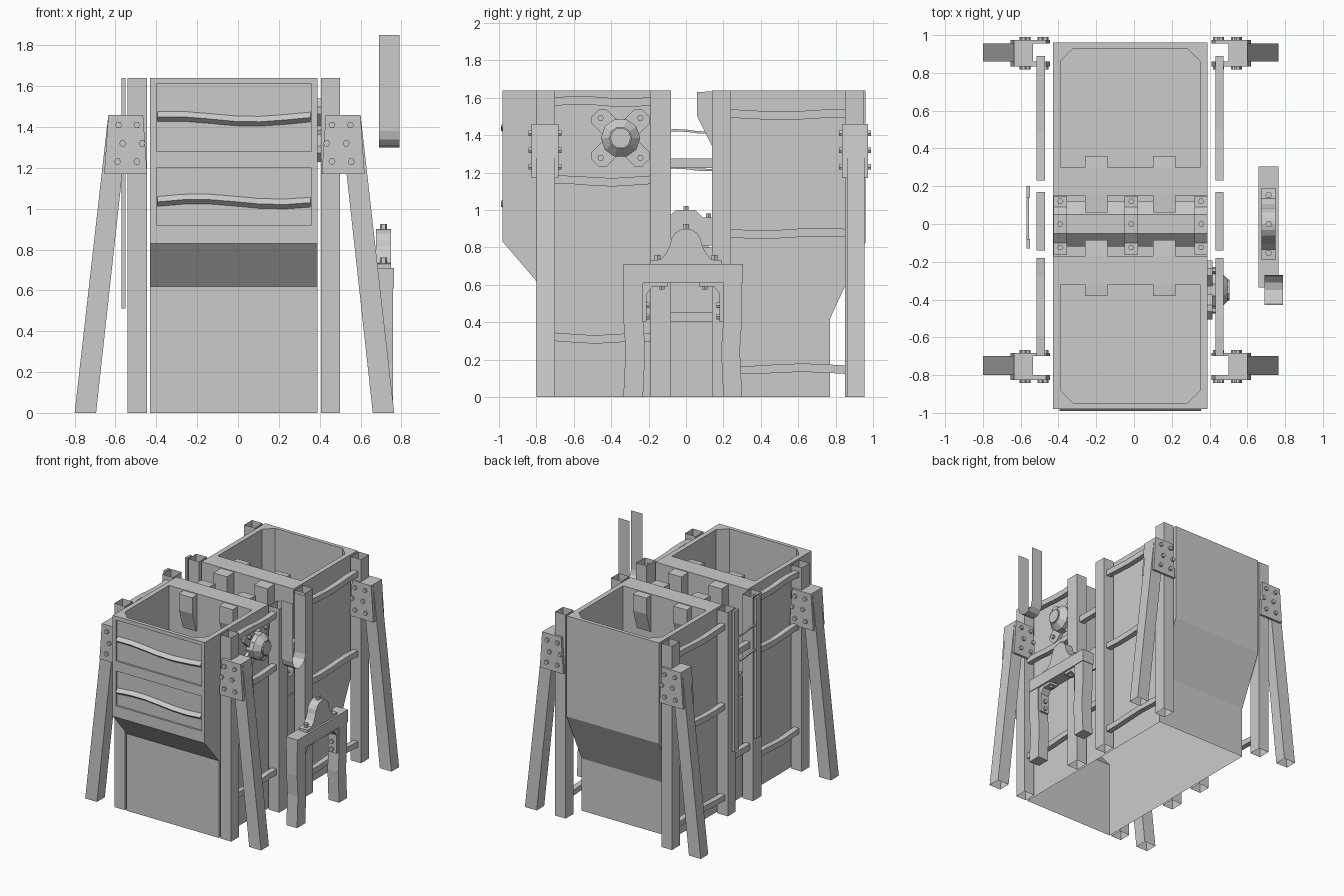
import bpy, bmesh
from math import sin, cos, pi

if "Cube" in bpy.data.objects:
    bpy.data.objects.remove(bpy.data.objects["Cube"])


def mesh_object(name, verts, faces):
    me = bpy.data.meshes.new(name)
    me.from_pydata(verts, [], faces)
    bm = bmesh.new()
    bm.from_mesh(me)
    bmesh.ops.recalc_face_normals(bm, faces=bm.faces)
    bm.to_mesh(me)
    bm.free()
    ob = bpy.data.objects.new(name, me)
    bpy.context.collection.objects.link(ob)
    return ob


def prism(name, pts, axis, a, b, caps=(True, True), pts2=None):
    """Extrude a 2D profile along an axis: x uses (y,z), y uses (x,z), z uses (x,y)."""
    put = {'x': lambda p, t: (t, p[0], p[1]),
           'y': lambda p, t: (p[0], t, p[1]),
           'z': lambda p, t: (p[0], p[1], t)}[axis]
    n = len(pts)
    verts = [put(p, a) for p in pts] + [put(p, b) for p in (pts2 or pts)]
    faces = [(i, (i + 1) % n, n + (i + 1) % n, n + i) for i in range(n)]
    if caps[0]:
        faces.append(tuple(range(n)))
    if caps[1]:
        faces.append(tuple(range(n, 2 * n)))
    return mesh_object(name, verts, faces)


def rect(u0, u1, v0, v1):
    return [(u0, v0), (u1, v0), (u1, v1), (u0, v1)]


def box(name, x0, x1, y0, y1, z0, z1):
    return prism(name, rect(x0, x1, y0, y1), 'z', z0, z1)


def ring(u, v, r, n, start=0.0):
    return [(u + r * cos(start + 2 * pi * i / n), v + r * sin(start + 2 * pi * i / n)) for i in range(n)]


def bolt(axis, u, v, a, b, r=0.017):
    prism("bolt", ring(u, v, r, 6), axis, a, b)


def wavy(name, axis, u0, u1, z, h, a, b, phase=0.0, amp=0.007, n=5):
    us = [u0 + (u1 - u0) * i / n for i in range(n + 1)]
    w = lambda i: z + amp * sin(phase + i * 1.3)
    pts = [(u, w(i) - h / 2) for i, u in enumerate(us)]
    pts += [(u, w(i) + h / 2) for i, u in reversed(list(enumerate(us)))]
    return prism(name, pts, axis, a, b)


# twin-hopper body with central gap and sloped lower faces
body = prism("body", [(-.80, 0), (.77, 0), (.77, .42), (.96, .83), (.96, 1.64), (.15, 1.64), (.15, .80),
                      (-.17, .80), (-.17, 1.64), (-.98, 1.64), (-.98, .83), (-.80, .62)], 'x', -.43, .39)
c = .07
cutters = [prism("hopper_cutter", [(-.39, y0), (.35, y0), (.35, y1 - s * c), (.35 - c, y1), (-.39 + c, y1),
                                   (-.39, y1 - s * c)], 'z', .86, 1.8)
           for s, y0, y1 in ((-1, -.32, -.95), (1, .30, .93))]
cutters += [box("panel_cutter", -.40, .36, -1.1, -.965, z0, z1) for z0, z1 in ((.92, 1.20), (1.28, 1.61))]
for cut in cutters:
    cut.hide_render = True
    m = body.modifiers.new("hollow", 'BOOLEAN')
    m.object = cut
    m.solver = 'EXACT'
deps = bpy.context.evaluated_depsgraph_get()
body_mesh = bpy.data.meshes.new_from_object(body.evaluated_get(deps))
body.modifiers.clear()
body.data = body_mesh
for cut in cutters:
    bpy.data.objects.remove(cut)
# the sheet body is open underneath
bm = bmesh.new()
bm.from_mesh(body_mesh)
bmesh.ops.delete(bm, geom=[f for f in bm.faces if f.calc_center_median().z < .001], context='FACES')
bm.to_mesh(body_mesh)
bm.free()

# tapered brackets on both sides of the inner walls
for wall, s, d in ((-.32, -1, .06), (-.17, 1, .085), (.15, -1, .09), (.30, 1, .06)):
    for x in (-.20, .16):
        e = -s * .01
        prism("wall_bracket", [(wall + e, 1.635), (wall + s * d, 1.63), (wall + s * d, 1.50),
                               (wall + s * .01, 1.34), (wall + e, 1.34)], 'x', x - .06, x + .06)

# bent wedge slats in the recessed front panels
for zs, ph in ((1.035, 0), (1.44, 1)):
    n = 7
    verts = []
    for i in range(n):
        x, w = -.395 + .75 * i / (n - 1), zs + .013 * sin(ph + i * 1.0)
        verts += [(x, -.96, w + .03), (x, -.99, w - .002), (x, -.96, w - .028)]
    faces = [(3 * i + j, 3 * i + (j + 1) % 3, 3 * i + 3 + (j + 1) % 3, 3 * i + 3 + j)
             for i in range(n - 1) for j in range(3)]
    mesh_object("front_slat", verts, faces + [(0, 1, 2), (3 * n - 3, 3 * n - 2, 3 * n - 1)])

for s, cx in ((-1, -.493), (1, .453)):
    # upright posts (open tubes), corner and middle
    for y0, y1 in ((-.80, -.70), (-.19, -.08), (.14, .24), (.85, .95)):
        prism("post", rect(cx - .047, cx + .047, y0, y1), 'z', 0, 1.64, caps=(False, False))
    # horizontal bent rails between posts
    for i, z in enumerate((1.58, 1.155, .315)):
        wavy("front_rail", 'x', -.70, -.18, z, .045, cx - .022, cx + .022, i)
    for i, z in enumerate((1.51, .875, .15)):
        wavy("back_rail", 'x', .23, .89, z, .045, cx - .022, cx + .022, i + 2)
    for z in (1.25, .43):
        box("middle_rail", cx - .022, cx + .022, -.14, .17, z - .025, z + .025)

    # splayed legs with bolted gusset plates
    X = lambda x: x if s > 0 else -x - .035
    span = lambda a, b, y0, y1: rect(*sorted((X(a), X(b))), y0, y1)
    for y0, y1 in ((-.80, -.70), (.86, .955)):
        prism("splayed_leg", span(.66, .765, y0, y1), 'z', 0, 1.46, (False, True), span(.50, .60, y0, y1))
        for a, b, o in ((y0 - .025, y0, -1), (y1, y1 + .018, 1)):
            prism("gusset_plate", [(X(.41), 1.17), (X(.62), 1.17), (X(.60), 1.46), (X(.43), 1.46)], 'y', a, b)
            face = a if o < 0 else b
            for x, z in ((.46, 1.41), (.55, 1.41), (.435, 1.32), (.53, 1.32), (.46, 1.23), (.555, 1.23)):
                bolt('y', X(x), z, face, face + o * .016)

# thin strips on the left side of the gap
box("left_strip", -.57, -.55, .14, .20, .51, 1.64)
box("left_strip", -.57, -.55, -.13, -.08, .51, 1.64)
for z in (1.42, 1.22):
    wavy("left_tie", 'x', -.13, .20, z, .012, -.57, -.555)


def bearing(x0, x1, z, r, half, nut):
    """Pillow block with foot bolts and a top nut."""
    arc = [(r * cos(pi * i / 8), z + .105 + r * sin(pi * i / 8)) for i in range(9)]
    prism("bearing_block", [(-half, z), (half, z), (half, z + .02), (r + .05, z + .025), (r + .02, z + .06)] + arc +
          [(-r - .02, z + .06), (-r - .05, z + .025), (-half, z + .02)], 'x', x0, x1)
    cx = (x0 + x1) / 2
    for y, zz in ((-half * .8, z + .02), (half * .8, z + .02), (0, z + .10 + r)):
        prism("bearing_bolt", ring(cx, y, .018, 6), 'z', zz, zz + nut)


# faceted drum lying in the gap with strap clamps over it
prism("drum", ring(0, .84, .13, 8, pi / 8), 'x', -.40, .36)
for x in (-.39, -.015, .355):
    prism("drum_strap", [(-.165, .81), (.148, .81), (.148, .96), (.09, .96), (.05, 1.0), (-.05, 1.0),
                         (-.10, .96), (-.165, .96)], 'x', x - .035, x + .035)
    for y, z in ((-.125, .96), (0, 1.0), (.12, .96)):
        prism("strap_bolt", ring(x, y, .016, 6), 'z', z, z + .02)

# outboard trestle with bearing
box("trestle_beam", .66, .765, -.335, .305, .61, .71)
for y0, y1, k in ((-.335, -.23, .012), (.20, .30, -.012)):
    prism("trestle_leg", [(y0, 0), (y1, 0), (y1 + k, .25), (y1, .42), (y1, .61), (y0, .61),
                          (y0, .42), (y0 + k, .25)], 'x', .665, .76)
for y, s in ((-.23, 1), (.20, -1)):
    prism("corner_bracket", [(y, .61), (y + s * .13, .61), (y + s * .13, .59), (y + s * .05, .59),
                             (y + s * .02, .55), (y + s * .02, .40), (y, .40)], 'x', .675, .75)
    for z in (.43, .49):
        prism("bracket_bolt", ring(.712, z, .017, 6), 'y', y + s * .02, y + s * .036)
    prism("bracket_bolt", ring(.712, y + s * .10, .017, 6), 'z', .575, .59)
bearing(.675, .75, .71, .085, .19, .03)

# flanged hub on the right side: four lobes and a faceted dome
hy, hz = -.35, 1.385
for q in range(4):
    a = pi / 4 + q * pi / 2
    d, p = (cos(a), sin(a)), (-sin(a), cos(a))
    pt = lambda r, w: (hy + d[0] * r + p[0] * w, hz + d[1] * r + p[1] * w)
    prism("flange_lobe", [pt(0, -.055), pt(.165, -.055), pt(.19, -.03), pt(.19, .03), pt(.165, .055),
                          pt(0, .055)], 'x', .385, .415)
    bolt('x', *pt(.15, 0), .415, .435)
prism("hub_base", ring(hy, hz, .105, 10), 'x', .39, .45)
prism("hub_dome", ring(hy, hz, .105, 10), 'x', .45, .495, (False, True), ring(hy, hz, .06, 10))
prism("hub_cap", ring(hy, hz, .055, 10), 'x', .49, .505)

# single-sheet drive belt looping under the hub axis
loop = [(hy - .08, 1.85)] + [(hy + .08 * cos(pi + pi * i / 6), 1.38 + .08 * sin(pi + pi * i / 6))
                             for i in range(7)] + [(hy + .08, 1.85)]
n = len(loop)
mesh_object("drive_belt", [(x, y, z) for x in (.69, .79) for y, z in loop],
            [(i, i + 1, n + i + 1, n + i) for i in range(n - 1)])
